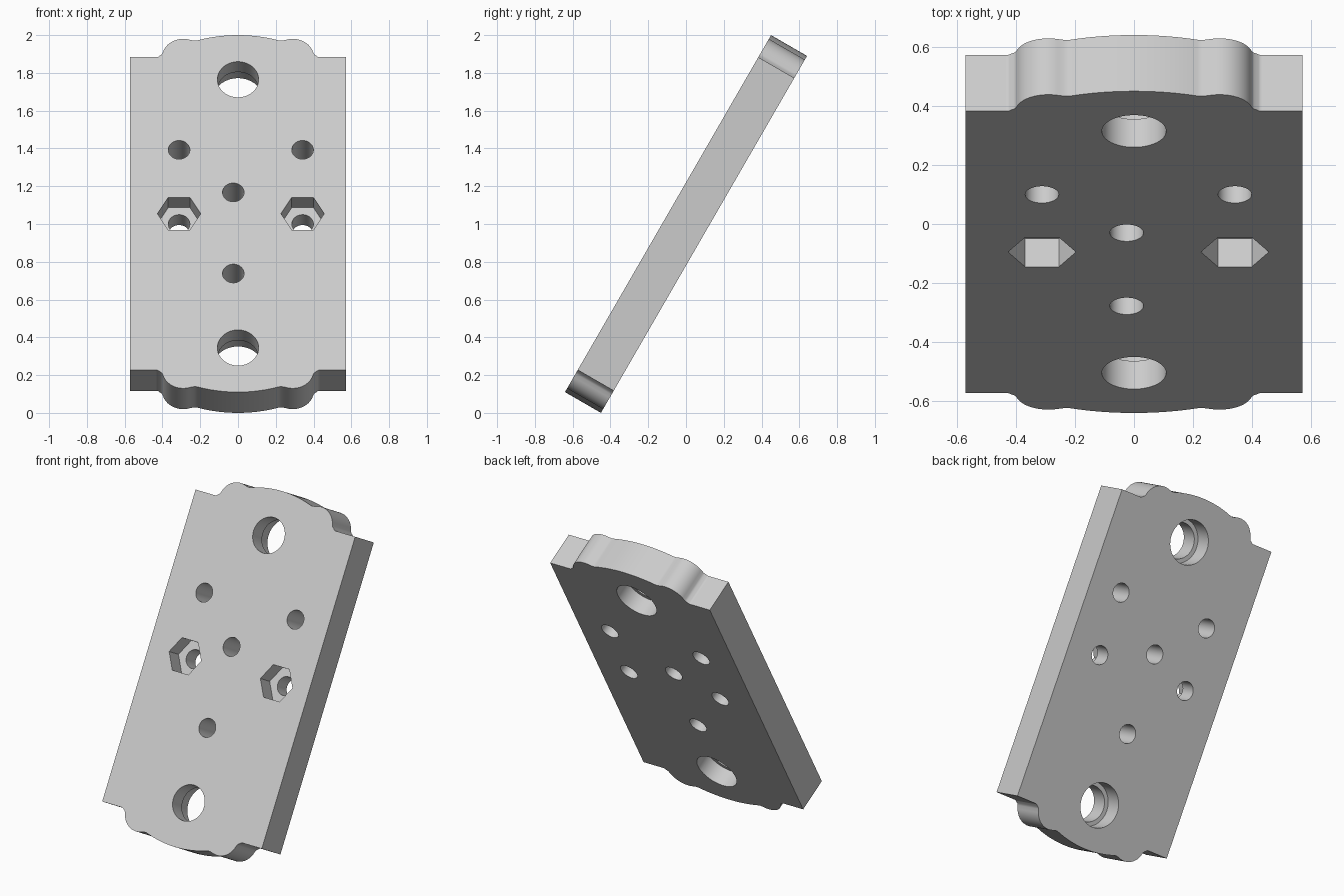
import bpy, bmesh, math

cube = bpy.data.objects.get("Cube")
if cube:
    bpy.data.objects.remove(cube, do_unlink=True)

THICK = 0.22
HALF_W = 0.572
STEPS = 160

grey = bpy.data.materials.new("light grey")
grey.use_nodes = True
colour = (0.6, 0.6, 0.6, 1)
grey.diffuse_color = colour
grey.node_tree.nodes["Principled BSDF"].inputs["Base Color"].default_value = colour


def end_height(x):
    """Rounded end: a wide arc blended with a small lobe on each side."""
    arc = 0.351 + math.sqrt(0.74 ** 2 - x * x)
    lobe = 0.956 + math.sqrt(max(0, 0.112 ** 2 - (abs(x) - 0.29) ** 2))
    k = 0.02
    h = max(k - abs(arc - lobe), 0) / k
    if abs(abs(x) - 0.29) > 0.125:
        h = 0
    return max(arc, lobe) + h * h * k / 4


def prism(name, points, low, high):
    """Straight solid over an outline."""
    bm = bmesh.new()
    base = bm.faces.new([bm.verts.new((x, y, low)) for x, y in points])
    ext = bmesh.ops.extrude_face_region(bm, geom=[base])
    top = [v for v in ext["geom"] if isinstance(v, bmesh.types.BMVert)]
    bmesh.ops.translate(bm, verts=top, vec=(0, 0, high - low))
    bmesh.ops.recalc_face_normals(bm, faces=bm.faces)
    mesh = bpy.data.meshes.new(name)
    bm.to_mesh(mesh)
    bm.free()
    mesh.materials.append(grey)
    obj = bpy.data.objects.new(name, mesh)
    bpy.context.collection.objects.link(obj)
    return obj


def polygon(x, y, radius, sides):
    turns = [2 * math.pi * i / sides for i in range(sides)]
    return [(x + radius * math.cos(a), y + radius * math.sin(a)) for a in turns]


# Plate with matching lobed ends
xs = [HALF_W * (1 - 2 * i / STEPS) for i in range(STEPS + 1)]
outline = [(x, end_height(x)) for x in xs]
outline += [(-x, -y) for x, y in outline]
plate = prism("mounting_plate", outline, -THICK / 2, THICK / 2)
bpy.context.view_layer.objects.active = plate
plate.select_set(True)


def cut(points, low, high):
    cutter = prism("cutter", points, low, high)
    cutter.hide_render = True
    mod = plate.modifiers.new("cut", "BOOLEAN")
    mod.operation = "DIFFERENCE"
    mod.solver = "EXACT"
    mod.object = cutter
    bpy.ops.object.modifier_apply(modifier=mod.name)
    bpy.data.objects.remove(cutter, do_unlink=True)


# Small through holes, the middle pair with hexagonal nut pockets in front
for x in (-0.312, 0.342):
    cut(polygon(x, 0.39, 0.057, 48), -0.3, 0.3)
    cut(polygon(x, 0, 0.057, 48), -0.3, 0.3)
    cut(polygon(x, 0, 0.115, 6), 0, 0.3)
for y in (0.13, -0.366):
    cut(polygon(-0.025, y, 0.057, 48), -0.3, 0.3)

# Large end holes, counterbored from the back
for y in (0.82, -0.82):
    cut(polygon(0, y, 0.109, 64), -0.3, 0.3)
    cut(polygon(0, y, 0.135, 64), -0.3, 0)

# Lean the plate back and stand it on the ground
plate.rotation_euler = (math.radians(60), 0, 0)
plate.location = (0, 0, 1)
bpy.ops.object.transform_apply(location=True, rotation=True, scale=True)
bpy.ops.object.shade_smooth_by_angle(angle=math.radians(30))
